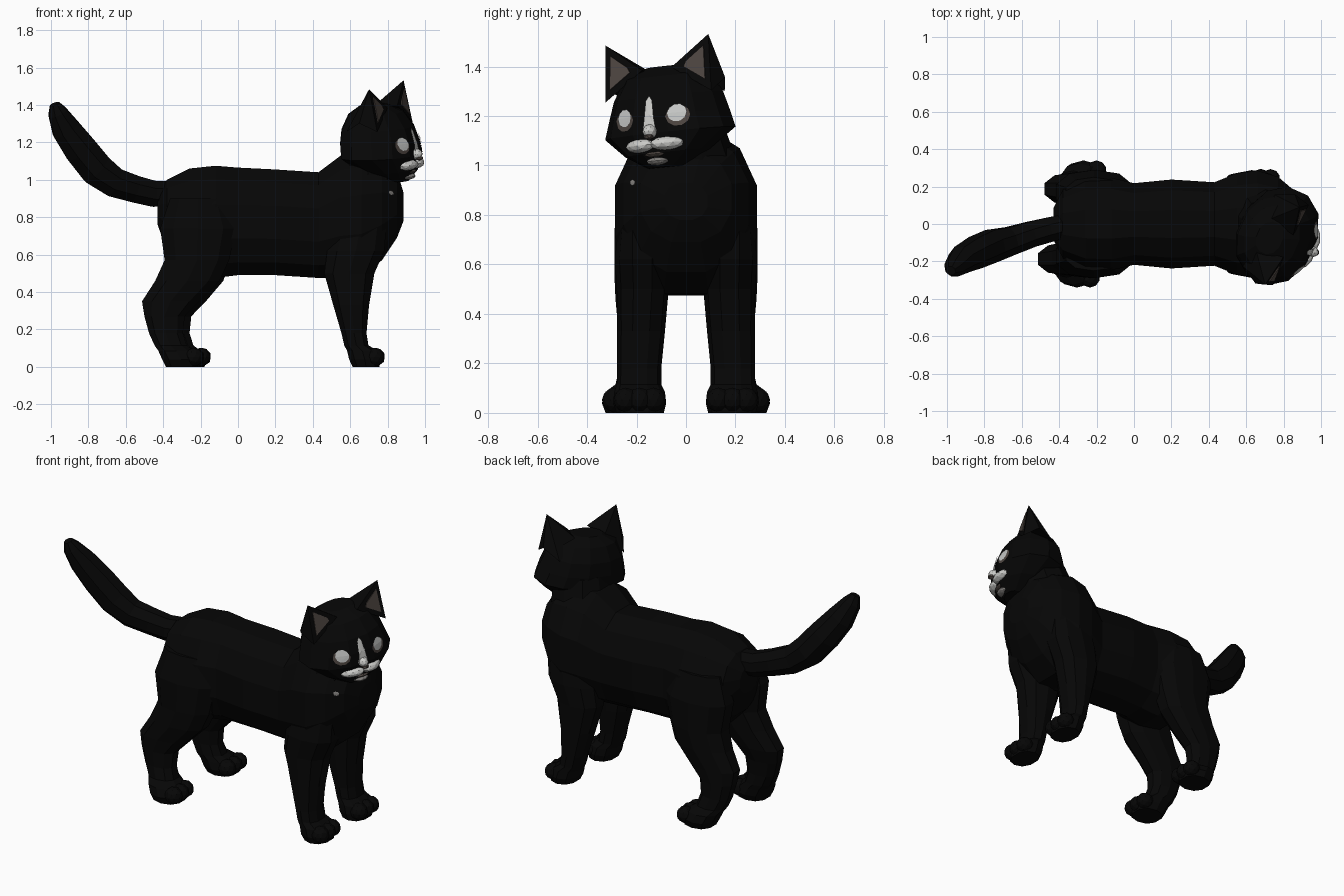
import bpy, bmesh, math
from mathutils import Vector, Matrix
from mathutils.bvhtree import BVHTree

if "Cube" in bpy.data.objects:
    bpy.data.objects.remove(bpy.data.objects["Cube"])


def material(name, rgb):
    m = bpy.data.materials.new(name)
    m.diffuse_color = (*rgb, 1)
    m.use_nodes = True
    m.node_tree.nodes["Principled BSDF"].inputs["Base Color"].default_value = m.diffuse_color
    return m


BLACK = material("black fur", (0.002, 0.002, 0.002))
WHITE = material("white fur", (0.60, 0.60, 0.58))
EYE = material("pale eye", (0.56, 0.57, 0.56))
BROWN = material("brown skin", (0.075, 0.060, 0.052))
GREY = material("grey fur", (0.22, 0.21, 0.20))


def finish(name, bm, mat, matrix=None, recalc=True):
    if recalc:
        bmesh.ops.recalc_face_normals(bm, faces=bm.faces)
    if matrix:
        bm.transform(matrix)
        if matrix.determinant() < 0:
            bmesh.ops.reverse_faces(bm, faces=bm.faces)
    me = bpy.data.meshes.new(name)
    bm.to_mesh(me)
    bm.free()
    me.materials.append(mat)
    bpy.context.collection.objects.link(bpy.data.objects.new(name, me))


def loft(rings):
    """Skin a list of equal-sized point rings and cap both ends."""
    bm = bmesh.new()
    vs = [[bm.verts.new(p) for p in r] for r in rings]
    n = len(vs[0])
    for a, b in zip(vs, vs[1:]):
        for i in range(n):
            j = (i + 1) % n
            bm.faces.new((a[i], a[j], b[j], b[i]))
    bm.faces.new(vs[0])
    bm.faces.new(vs[-1])
    bmesh.ops.recalc_face_normals(bm, faces=bm.faces)
    return bm


def oval(c, u, v, n, power=0.88):
    """Slightly squared oval around c with half axes u and v."""
    pts = []
    for i in range(n):
        t = 2 * math.pi * (i + 0.5) / n
        a, b = math.cos(t), math.sin(t)
        pts.append(Vector(c) + Vector(u) * math.copysign(abs(a) ** power, a)
                   + Vector(v) * math.copysign(abs(b) ** power, b))
    return pts


def flat_ring(z, x0, x1, y0, y1, n=10, power=0.88):
    return oval(((x0 + x1) / 2, (y0 + y1) / 2, z), ((x1 - x0) / 2, 0, 0),
                (0, (y1 - y0) / 2, 0), n, power)


def blob(bm, c, r, sub=2, turn=0):
    bmesh.ops.create_icosphere(bm, subdivisions=sub, radius=1, matrix=Matrix.Translation(c)
                               @ Matrix.Rotation(turn, 4, 'Z') @ Matrix.Diagonal((*r, 1)))


# Body: x, bottom, top, half width
BODY = [(-0.43, .76, .92, .09), (-0.38, .62, 1.0, .19), (-0.26, .50, 1.06, .25),
        (-0.12, .475, 1.075, .255), (0, .49, 1.065, .225), (.2, .49, 1.055, .245),
        (.43, .475, 1.04, .23), (.55, .475, 1.13, .28), (.66, .48, 1.15, .295),
        (.77, .57, 1.12, .26), (.85, .69, 1.05, .19), (.885, .78, .93, .09)]
body_bm = loft([oval((x, 0, (b + t) / 2), (0, w, 0), (0, 0, (t - b) / 2 / .97), 12)
                for x, b, t, w in BODY])
body_tree = BVHTree.FromBMesh(body_bm)
finish("body", body_bm, BLACK)

# Neck
finish("neck", loft([flat_ring(.93, .5, .85, -.255, .245), flat_ring(1.06, .53, .87, -.22, .19),
                     flat_ring(1.2, .57, .88, -.21, .14)]), BLACK)

# Legs: z, x range, y range (left side, mirrored for the right)
FRONT = [(.78, .52, .80, .1, .27), (.62, .47, .79, .065, .288), (.5, .455, .735, .07, .28),
         (.33, .505, .705, .085, .278), (.18, .55, .69, .1, .278), (.115, .565, .70, .1, .28),
         (.085, .58, .75, .085, .29), (.04, .59, .765, .08, .295), (0, .61, .76, .09, .28)]
HIND = [(.9, -.37, -.06, .08, .25), (.74, -.425, 0, .05, .29), (.57, -.40, -.04, .06, .29),
        (.46, -.45, -.09, .08, .285), (.35, -.52, -.20, .10, .275), (.27, -.505, -.28, .12, .27),
        (.18, -.48, -.29, .13, .27), (.115, -.45, -.27, .13, .285),
        (.085, -.43, -.23, .13, .325), (.04, -.41, -.20, .13, .34), (0, -.39, -.21, .15, .325)]
for label, table in (("front", FRONT), ("hind", HIND)):
    for side, s in (("left", 1), ("right", -1)):
        bm = loft([flat_ring(*r) for r in table])
        _, _, tip, y0, y1 = table[-2]
        for k in (0.24, 0.5, 0.76):      # toes
            blob(bm, (tip - .03 - .02 * abs(k - .5), y0 + (y1 - y0) * k, .052),
                 (.052, .05, .05), 2)
        if label == "hind" and s > 0:    # left hind foot steps a little forward
            for v in bm.verts:
                v.co.x += .035 * min(max((.6 - v.co.z) / .25, 0), 1)
        finish(f"{label}_leg_{side}", bm, BLACK, Matrix.Diagonal((1, s, 1, 1)))

# Tail: centre and radius along its path
TAIL = [(-.32, 0, .93, .07), (-.45, -.03, .925, .075), (-.55, -.055, .95, .078),
        (-.66, -.09, .985, .085), (-.755, -.115, 1.055, .097), (-.84, -.15, 1.16, .095),
        (-.92, -.19, 1.27, .082), (-.965, -.235, 1.36, .055), (-.98, -.25, 1.405, .028)]
rings = []
for i, (x, y, z, r) in enumerate(TAIL):
    a, b = TAIL[max(i - 1, 0)], TAIL[min(i + 1, len(TAIL) - 1)]
    d = (Vector(b[:3]) - Vector(a[:3])).normalized()
    u = d.cross(Vector((0, 1, 0))).normalized()
    rings.append(oval((x, y, z), u * r, d.cross(u) * r * .95, 8, 1))
finish("tail", loft(rings), BLACK)

# Head, built facing +x around its own centre, then turned and tilted
HEAD = (Matrix.Translation((.8, -.077, 1.13)) @ Matrix.Rotation(math.radians(-24), 4, 'Z')
        @ Matrix.Rotation(math.radians(6), 4, 'X'))
SKULL = [(-.138, -.02, .11, .07), (-.08, -.13, .155, .175), (0, -.24, .172, .272),
         (.07, -.25, .165, .25), (.15, -.24, .14, .225), (.23, -.2, .085, .18),
         (.272, -.14, .0, .09)]
head_bm = loft([flat_ring(z, a, b, -w, w, 12, 0.92) for z, a, b, w in SKULL])
head_tree = BVHTree.FromBMesh(head_bm)
finish("head", head_bm, BLACK, HEAD)


def decal(name, outline, mat, lift, tree=head_tree, matrix=HEAD):
    """Thin patch dropped onto a surface from the front (+x)."""
    n = len(outline)
    cy, cz = (sum(p[k] for p in outline) / n for k in (0, 1))
    bm = bmesh.new()

    def drop(y, z):
        hit, normal, _, _ = tree.ray_cast(Vector((3, y, z)), Vector((-1, 0, 0)))
        return bm.verts.new(hit + normal * lift)
    mid = drop(cy, cz)
    inner, outer = ([drop(cy + (y - cy) * k, cz + (z - cz) * k) for y, z in outline]
                    for k in (.5, 1))
    for i in range(n):
        j = (i + 1) % n
        bm.faces.new((mid, inner[i], inner[j]))
        bm.faces.new((inner[i], outer[i], outer[j], inner[j]))
    bm.normal_update()
    if sum(f.normal.x for f in bm.faces) < 0:
        bmesh.ops.reverse_faces(bm, faces=bm.faces)
    finish(name, bm, mat, matrix, recalc=False)


def disc(y, z, ry, rz, n=10):
    return [(y + ry * math.cos(2 * math.pi * i / n), z + rz * math.sin(2 * math.pi * i / n))
            for i in range(n)]


# Eyes and ears
for side, s in (("left", 1), ("right", -1)):
    decal(f"eye_rim_{side}", disc(s * .117, .060, .046, .042), BROWN, .004)
    decal(f"eye_{side}", disc(s * .113, .071, .036, .036), EYE, .008)
    base = [Vector((.05, s * .235, .15)), Vector((.04, s * .065, .262)),
            Vector((-.11, s * .09, .255)), Vector((-.14, s * .21, .15)),
            Vector((-.04, s * .262, .20))]
    tip = Vector((.01, s * .228, .38))
    bm = bmesh.new()
    vs = [bm.verts.new(p) for p in base]
    top = bm.verts.new(tip)
    for i in range(5):
        bm.faces.new((vs[i], vs[(i + 1) % 5], top))
    bm.faces.new(vs)
    finish(f"ear_{side}", bm, BLACK, HEAD)
    # inner ear plate on the front face
    tri = [base[0], base[1], tip]
    n = (tri[1] - tri[0]).cross(tri[2] - tri[0]).normalized()
    n = n if n.x > 0 else -n
    mid = sum(tri, Vector()) / 3 + Vector((0, 0, .005))
    quad = [tri[0], tri[0].lerp(tri[1], .9), tri[1].lerp(tip, .2), tip]
    bm = bmesh.new()
    lo = [bm.verts.new(mid + (p - mid) * .6 + n * .001) for p in quad]
    hi = [bm.verts.new(v.co + n * .005) for v in lo]
    bm.faces.new(lo)
    bm.faces.new(hi)
    for i in range(4):
        j = (i + 1) % 4
        bm.faces.new((lo[i], lo[j], hi[j], hi[i]))
    finish(f"inner_ear_{side}", bm, BROWN, HEAD)

# Blaze, muzzle, nose, mouth and chin
decal("nose_blaze", [(-.03, .005), (.03, .005), (.022, .06), (.014, .13), (0, .15),
                     (-.014, .13), (-.02, .06)], WHITE, .009)
bm = bmesh.new()
for s in (1, -1):
    blob(bm, (.138, s * .06, -.045), (.045, .073, .03), 2, s * math.radians(22))
finish("muzzle", bm, WHITE, HEAD)
bm = bmesh.new()
blob(bm, (.162, 0, .008), (.042, .03, .03))
finish("nose_bridge", bm, WHITE, HEAD)
bm = bmesh.new()
blob(bm, (.185, 0, -.014), (.024, .022, .014), 1)
finish("nose", bm, BROWN, HEAD)
bm = bmesh.new()
blob(bm, (.122, 0, -.084), (.04, .055, .014))
finish("mouth", bm, BROWN, HEAD)
bm = bmesh.new()
blob(bm, (.112, 0, -.112), (.042, .05, .018))
finish("chin", bm, GREY, HEAD)

# Small pale fleck on the chest
decal("chest_fleck", disc(-.212, .93, .011, .011, 8), GREY, .006, body_tree, None)
